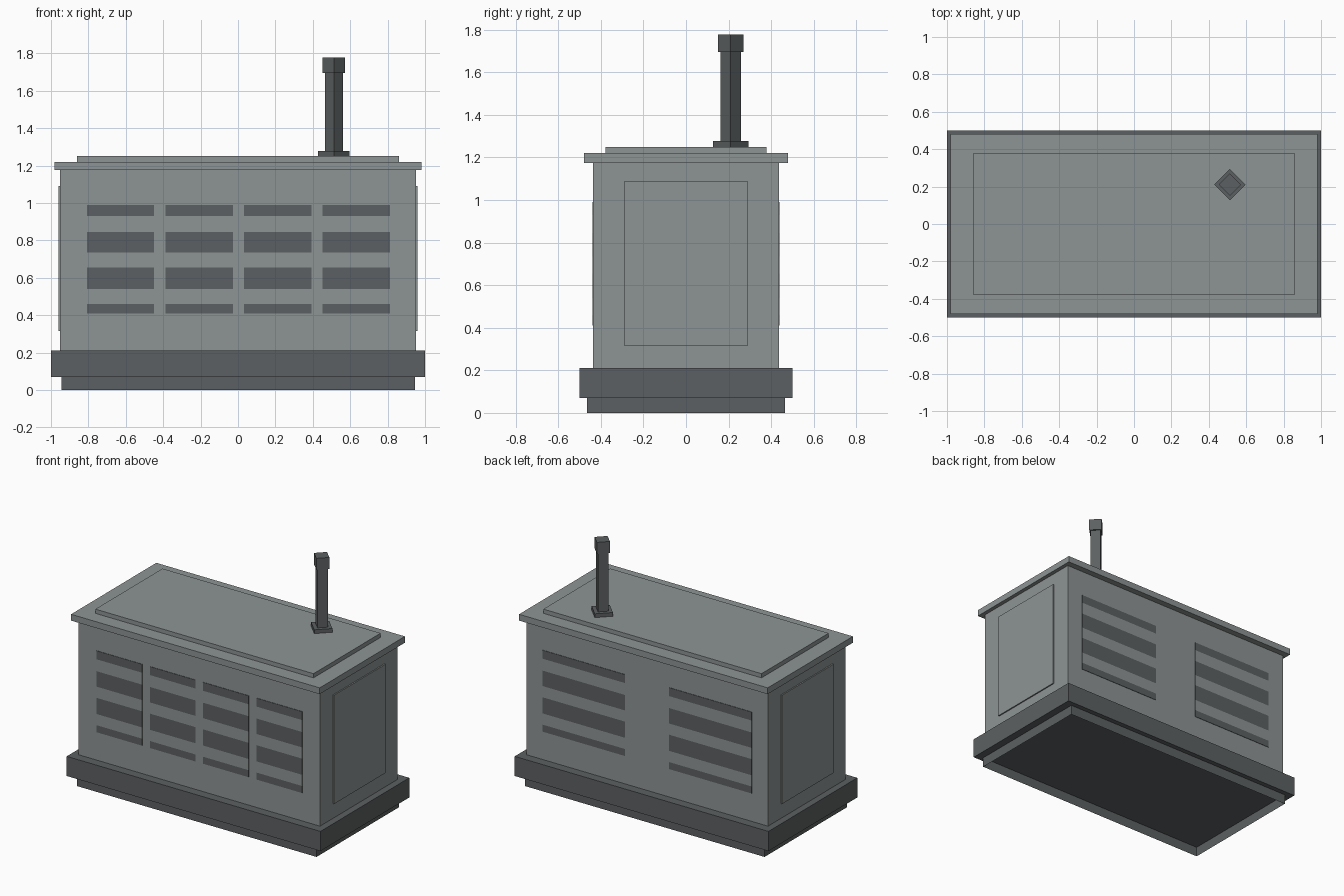
import bpy
import bmesh
from math import pi
from mathutils import Matrix, Vector

default = bpy.data.objects.get("Cube")
if default:
    bpy.data.objects.remove(default, do_unlink=True)


def make_material(name, rgb):
    mat = bpy.data.materials.new(name)
    mat.use_nodes = True
    color = (*rgb, 1)
    mat.diffuse_color = color
    mat.node_tree.nodes["Principled BSDF"].inputs["Base Color"].default_value = color
    return mat


LIGHT = make_material("light grey paint", (0.27, 0.295, 0.295))
DARK = make_material("dark grey metal", (0.108, 0.118, 0.122))


def finish(name, bm, *mats):
    mesh = bpy.data.meshes.new(name)
    bm.to_mesh(mesh)
    bm.free()
    for mat in mats:
        mesh.materials.append(mat)
    obj = bpy.data.objects.new(name, mesh)
    bpy.context.collection.objects.link(obj)
    return obj


def add_box(bm, low, high, material_index=0):
    low, high = Vector(low), Vector(high)
    matrix = Matrix.Translation((low + high) / 2) @ Matrix.Diagonal((*(high - low), 1))
    verts = bmesh.ops.create_cube(bm, size=1, matrix=matrix)["verts"]
    for face in {f for v in verts for f in v.link_faces}:
        face.material_index = material_index


def slab(name, half_x, half_y, z0, z1, mat, open_bottom=False):
    bm = bmesh.new()
    add_box(bm, (-half_x, -half_y, z0), (half_x, half_y, z1))
    if open_bottom:
        bottom = [f for f in bm.faces if f.normal.z < -0.9]
        bmesh.ops.delete(bm, geom=bottom, context="FACES")
    return finish(name, bm, mat)


# Stacked housing; the plinth is an open skirt underneath
slab("plinth", 0.945, 0.465, 0, 0.07, DARK, open_bottom=True)
slab("base_skid", 1.0, 0.5, 0.07, 0.21, DARK)
slab("housing", 0.952, 0.436, 0.21, 1.175, LIGHT)
slab("roof", 0.98, 0.48, 1.175, 1.22, LIGHT)
slab("roof_panel", 0.86, 0.378, 1.22, 1.25, LIGHT)

# Raised access panels on both ends
for side, name in ((1, "left_side_panel"), (-1, "right_side_panel")):
    bm = bmesh.new()
    xs = sorted((side * 0.95, side * 0.961))
    add_box(bm, (xs[0], -0.29, 0.315), (xs[1], 0.29, 1.09))
    finish(name, bm, LIGHT)

# Louvred vents: alternating dark and light bands
BANDS = (0.41, 0.46, 0.54, 0.655, 0.735, 0.845, 0.93, 0.99)


def vent(name, x0, x1, y_side):
    bm = bmesh.new()
    ys = sorted((y_side * 0.435, y_side * 0.439))
    for i, (z0, z1) in enumerate(zip(BANDS, BANDS[1:])):
        add_box(bm, (x0, ys[0], z0), (x1, ys[1], z1), (i + 1) % 2)
    finish(name, bm, LIGHT, DARK)


for i in range(4):
    x0 = -0.808 + i * 0.42
    vent(f"front_vent_{i + 1}", x0, x0 + 0.36, -1)
vent("back_vent_left", 0.175, 0.825, 1)
vent("back_vent_right", -0.825, -0.175, 1)


# Four-sided exhaust stack, set corner-on to the front
def stack_part(name, radius, z0, z1):
    bm = bmesh.new()
    bmesh.ops.create_cone(bm, cap_ends=True, segments=4, radius1=radius, radius2=radius,
                          depth=z1 - z0,
                          matrix=Matrix.Translation((0.513, 0.21, (z0 + z1) / 2)))
    # Make sure the corners lie on the x and y axes
    if max(v.co.x for v in bm.verts) < 0.513 + radius * 0.9:
        bmesh.ops.rotate(bm, verts=bm.verts, cent=(0.513, 0.21, 0),
                         matrix=Matrix.Rotation(pi / 4, 3, "Z"))
    finish(name, bm, DARK)


stack_part("exhaust_flange", 0.084, 1.25, 1.277)
stack_part("exhaust_pipe", 0.048, 1.277, 1.695)
stack_part("exhaust_cap", 0.06, 1.695, 1.777)
